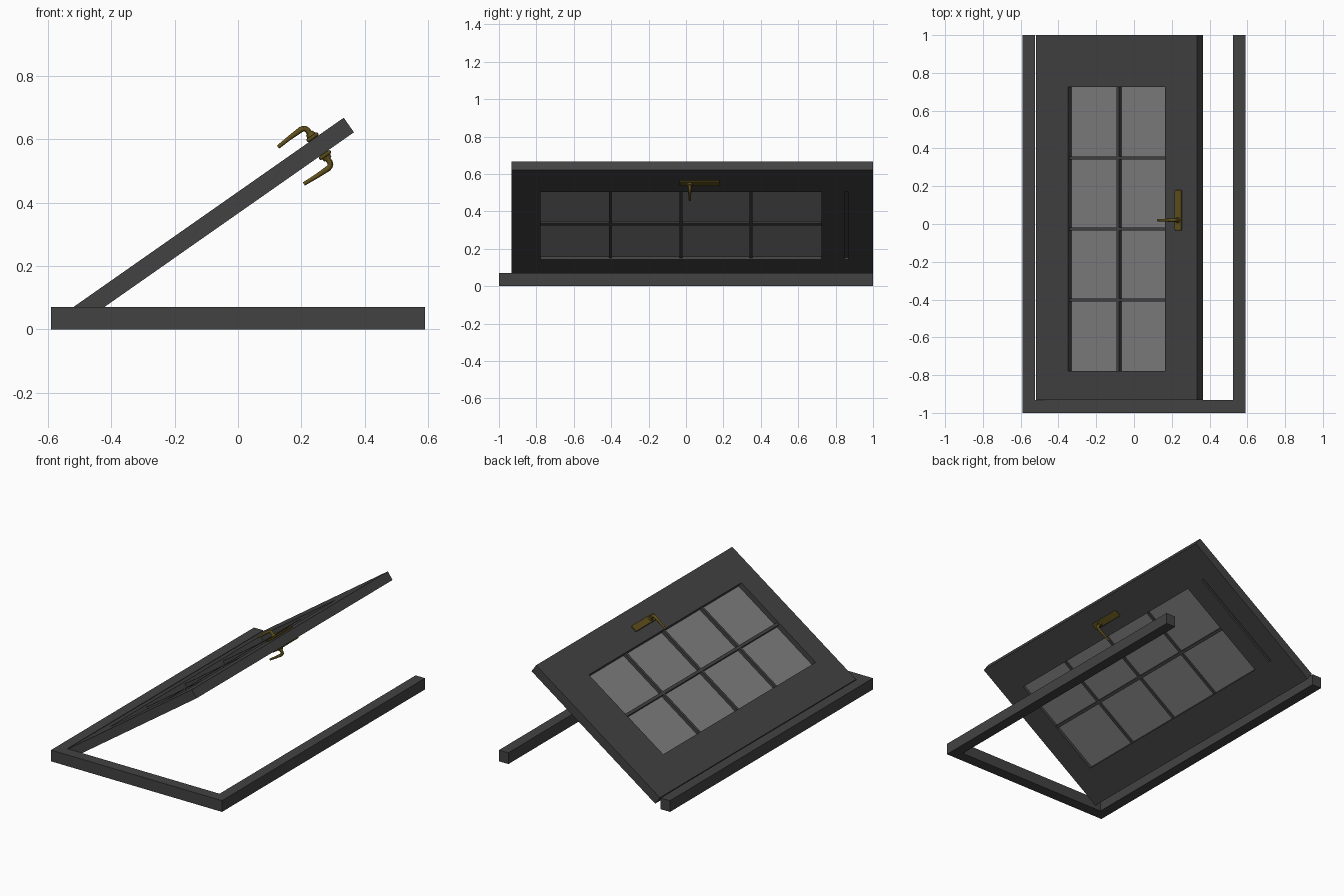
import bpy, bmesh, math
from mathutils import Matrix, Vector

if "Cube" in bpy.data.objects:
    bpy.data.objects.remove(bpy.data.objects["Cube"])

T = 0.056            # leaf thickness
W = 1.042            # leaf width
# door-leaf space: x across the leaf, y along it, z = 0 on the upper face
LEAF = Matrix.Translation((-0.52, 0, 0.07)) @ Matrix.Rotation(math.radians(-35), 4, 'Y')


def material(name, rgb):
    m = bpy.data.materials.new(name)
    m.diffuse_color = (*rgb, 1)
    m.use_nodes = True
    m.node_tree.nodes["Principled BSDF"].inputs["Base Color"].default_value = m.diffuse_color
    return m


DARK = material("dark_grey", (0.055, 0.055, 0.055))
GLASS = material("pale_glass", (0.21, 0.21, 0.21))
BRASS = material("aged_brass", (0.115, 0.08, 0.012))


def finish(name, bm, mat, matrix=Matrix()):
    bmesh.ops.recalc_face_normals(bm, faces=bm.faces)
    bm.transform(matrix)
    me = bpy.data.meshes.new(name)
    bm.to_mesh(me)
    bm.free()
    me.materials.append(mat)
    ob = bpy.data.objects.new(name, me)
    bpy.context.collection.objects.link(ob)
    return ob


def box(name, x, y, z, mat=DARK, matrix=LEAF, bevel=0):
    bm = bmesh.new()
    bmesh.ops.create_cube(bm, size=1)
    size = Vector((x[1] - x[0], y[1] - y[0], z[1] - z[0]))
    mid = Vector((sum(x), sum(y), sum(z))) / 2
    bm.transform(Matrix.Translation(mid) @ Matrix.Diagonal((*size, 1)))
    if bevel:
        bmesh.ops.bevel(bm, geom=bm.edges[:], offset=bevel, segments=2, profile=0.5, affect='EDGES')
    return finish(name, bm, mat, matrix)


def cut(ob, cutter):
    mod = ob.modifiers.new("cut", 'BOOLEAN')
    mod.operation, mod.solver, mod.object = 'DIFFERENCE', 'EXACT', cutter
    bpy.context.view_layer.objects.active = ob
    bpy.ops.object.modifier_apply(modifier=mod.name)
    bpy.data.objects.remove(cutter)


# U-shaped door frame, open at the threshold end
profile = [(-0.59, 1), (-0.59, -1), (0.59, -1), (0.59, 1),
           (0.525, 1), (0.525, -0.932), (-0.525, -0.932), (-0.525, 1)]
bm = bmesh.new()
face = bm.faces.new([bm.verts.new((x, y, 0)) for x, y in profile])
ext = bmesh.ops.extrude_face_region(bm, geom=[face])
bmesh.ops.translate(bm, vec=(0, 0, 0.07), verts=[v for v in ext["geom"] if isinstance(v, bmesh.types.BMVert)])
finish("door_frame", bm, DARK)

# door leaf with window opening and a shallow slot on the underside
leaf = box("door_leaf", (0, W), (-0.932, 1), (-T, 0))
U0, U1, V0, V1 = 0.208, 0.834, -0.778, 0.724
cut(leaf, box("window_cutter", (U0, U1), (V0, V1), (-0.2, 0.1)))
cut(leaf, box("slot_cutter", (U0, U1), (0.848, 0.868), (-0.1, -T + 0.012)))

# glass and glazing bars
box("window_glass", (U0, U1), (V0, V1), (-0.038, -0.032), GLASS)
um = (U0 + U1) / 2
box("glazing_bar_long", (um - 0.009, um + 0.009), (V0, V1), (-T + 0.008, -0.012))
for i in (1, 2, 3):
    v = V0 + (V1 - V0) * i / 4
    box(f"glazing_bar_cross_{i}", (U0, U1), (v - 0.008, v + 0.008), (-T + 0.008, -0.012))

# lever handles on both faces, mirrored about the leaf's mid plane
MIRROR = Matrix.Translation((0, 0, -T)) @ Matrix.Diagonal((1, 1, -1, 1))
HU, HV = 0.926, 0.02
PATH = [(0, 0.01, 1), (0, 0.034, 1), (-0.003, 0.041, 1), (-0.008, 0.045, 1),
        (-0.016, 0.047, 1), (-0.06, 0.046, 0.8), (-0.107, 0.043, 0.65)]
for side, flip in (("upper", Matrix()), ("lower", MIRROR)):
    m = LEAF @ flip
    box(f"handle_plate_{side}", (HU - 0.022, HU + 0.022), (-0.035, 0.18), (0, 0.013), BRASS, m, 0.006)
    # collar round the spindle
    bm = bmesh.new()
    bmesh.ops.create_cone(bm, cap_ends=True, segments=24, radius1=0.016, radius2=0.013, depth=0.012)
    bm.transform(Matrix.Translation((HU, HV, 0.017)))
    collar = finish(f"handle_collar_{side}", bm, BRASS, m)
    # lever: round section swept along the bent path
    bm = bmesh.new()
    rings = []
    n = 12
    for i, (x, z, s) in enumerate(PATH):
        a, b = PATH[max(i - 1, 0)], PATH[min(i + 1, len(PATH) - 1)]
        t = Vector((b[0] - a[0], 0, b[1] - a[1])).normalized()
        side_dir, up = Vector((0, 1, 0)), t.cross(Vector((0, 1, 0)))
        c = Vector((HU + x, HV, z))
        rings.append([bm.verts.new(c + 0.009 * s * (math.cos(k * math.tau / n) * side_dir
                      + math.sin(k * math.tau / n) * up)) for k in range(n)])
    for r, q in zip(rings, rings[1:]):
        for k in range(n):
            bm.faces.new((r[k], r[(k + 1) % n], q[(k + 1) % n], q[k]))
    bm.faces.new(rings[0])
    bm.faces.new(rings[-1])
    lever = finish(f"handle_lever_{side}", bm, BRASS, m)
    for ob in (collar, lever):
        bpy.ops.object.select_all(action='DESELECT')
        ob.select_set(True)
        bpy.context.view_layer.objects.active = ob
        bpy.ops.object.shade_smooth_by_angle()
